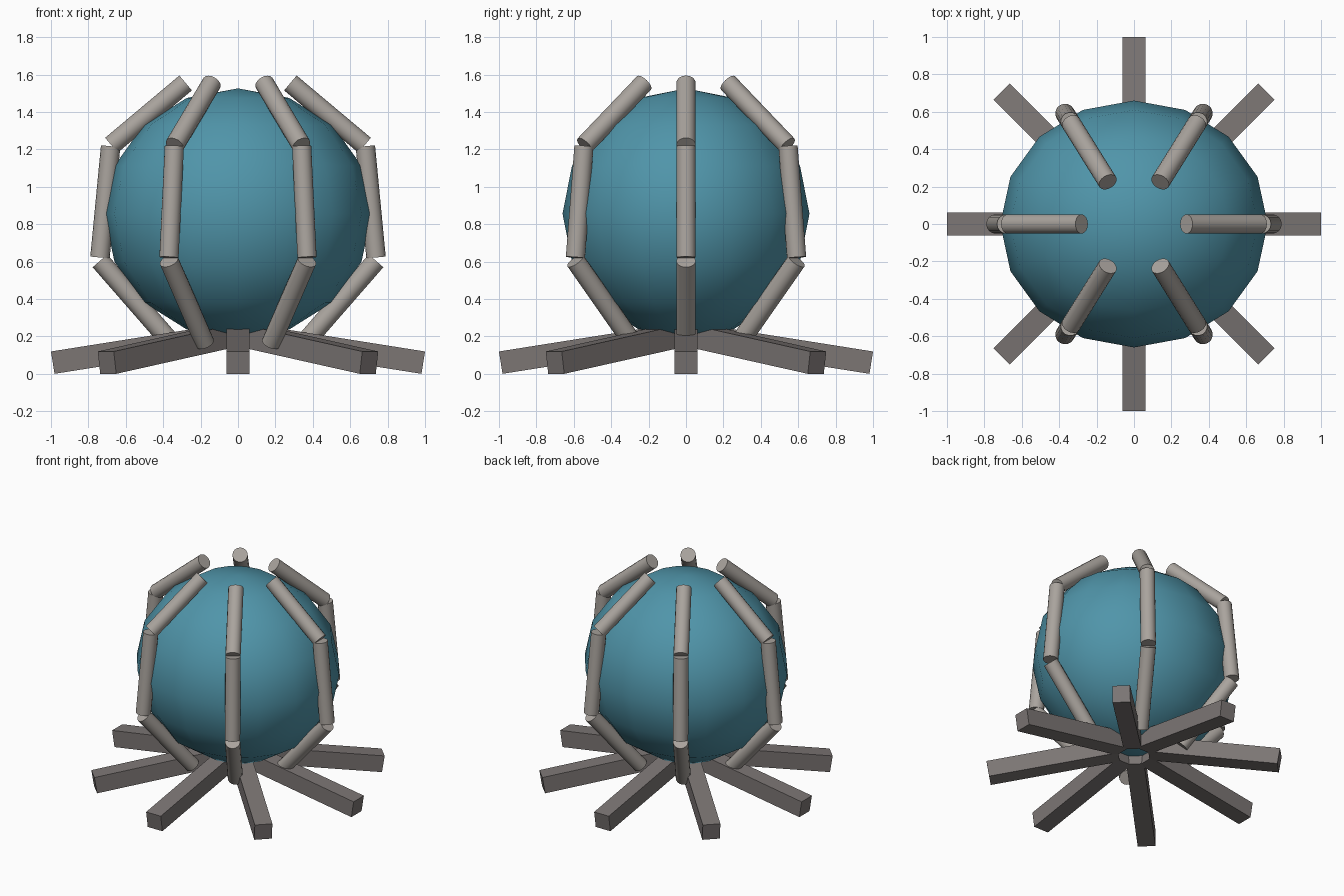
import bpy
import math
from mathutils import Vector, Matrix

if "Cube" in bpy.data.objects:
    bpy.data.objects.remove(bpy.data.objects["Cube"])


def material(name, rgb):
    m = bpy.data.materials.new(name)
    m.diffuse_color = (*rgb, 1)
    m.use_nodes = True
    m.node_tree.nodes["Principled BSDF"].inputs["Base Color"].default_value = m.diffuse_color
    return m


TEAL = material("teal", (0.08, 0.30, 0.40))
STONE = material("light_stone", (0.40, 0.37, 0.34))
DARK = material("dark_stone", (0.20, 0.18, 0.175))


def finish(name, mat, smooth=True):
    ob = bpy.context.object
    ob.name = name
    ob.data.materials.append(mat)
    if smooth:
        bpy.ops.object.shade_smooth_by_angle(angle=math.radians(40))
    return ob


def rod(name, a, b, radius):
    d = b - a
    bpy.ops.mesh.primitive_cylinder_add(
        vertices=16, radius=radius, depth=d.length, location=(a + b) / 2,
        rotation=d.to_track_quat('Z', 'Y').to_euler())
    return finish(name, STONE)


# Orb: slightly flattened 16 x 8 ball
bpy.ops.mesh.primitive_uv_sphere_add(segments=16, ring_count=8, radius=1, location=(0, 0, 0.856))
bpy.context.object.scale = (0.715, 0.66, 0.67)
bpy.ops.object.transform_apply(location=False, rotation=False, scale=True)
finish("orb", TEAL)

# Claws: six three-jointed fingers around the orb, as (radius, height) points
SEGMENTS = [
    ("lower", (0.355, 0.165), (0.738, 0.604)),
    ("middle", (0.738, 0.622), (0.681, 1.217)),
    ("upper", (0.677, 1.222), (0.28, 1.555)),
]
for i in range(6):
    ang = math.radians(60 * i)

    def place(p):
        return Vector((p[0] * math.cos(ang), 0.925 * p[0] * math.sin(ang), p[1]))

    for part, a, b in SEGMENTS:
        rod(f"claw_{i + 1}_{part}", place(a), place(b), 0.052)

# Feet: eight square bars sloping down from the hub
TILT = math.radians(9)
SIZE = 0.121
LENGTH = 0.89
for i in range(8):
    bpy.ops.mesh.primitive_cube_add(size=1)
    ob = finish(f"foot_{i + 1}", DARK, smooth=False)
    # bar runs inward from its outer end, then tilts and turns into place
    ob.data.transform(
        Matrix.Rotation(math.radians(45 * i), 4, 'Z')
        @ Matrix.Translation((1 - SIZE * math.sin(TILT), 0, 0))
        @ Matrix.Rotation(TILT, 4, 'Y')
        @ Matrix.Translation((-LENGTH / 2, 0, SIZE / 2))
        @ Matrix.Diagonal((LENGTH, SIZE, SIZE, 1)))
